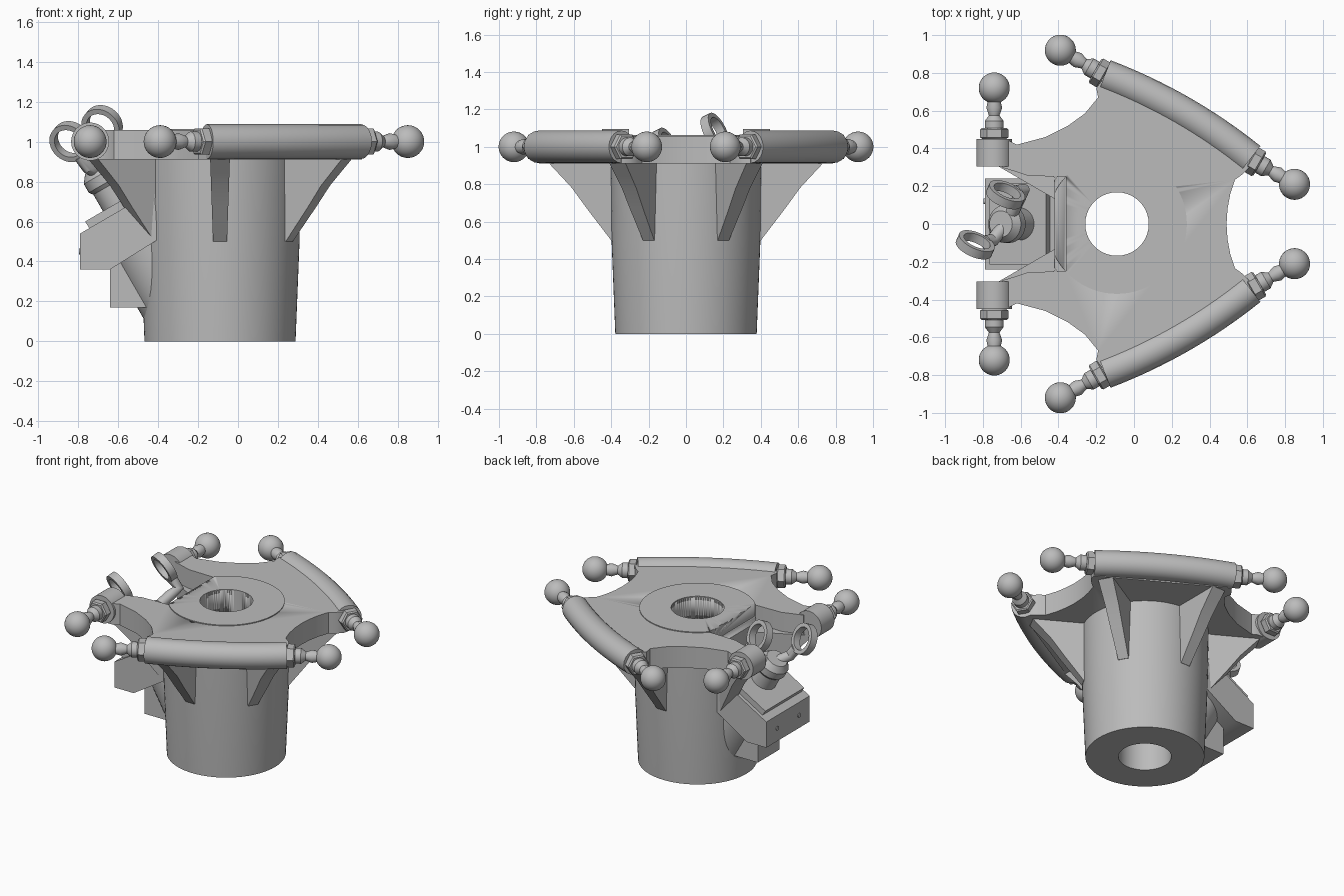
import bpy, bmesh, math
from mathutils import Vector, Matrix

if bpy.data.objects.get("Cube"):
    bpy.data.objects.remove(bpy.data.objects["Cube"])

grey = bpy.data.materials.new("plain grey")
grey.use_nodes = True
grey.diffuse_color = (0.5, 0.5, 0.5, 1)
grey.node_tree.nodes["Principled BSDF"].inputs["Base Color"].default_value = (0.5, 0.5, 0.5, 1)

CX = -0.09      # body axis
ARM_Z = 1.0     # height of every ball joint


def finish(name, bm, angle=35):
    bmesh.ops.recalc_face_normals(bm, faces=bm.faces)
    mesh = bpy.data.meshes.new(name)
    bm.to_mesh(mesh)
    bm.free()
    ob = bpy.data.objects.new(name, mesh)
    bpy.context.collection.objects.link(ob)
    mesh.materials.append(grey)
    bpy.ops.object.select_all(action="DESELECT")
    ob.select_set(True)
    bpy.context.view_layer.objects.active = ob
    bpy.ops.object.shade_smooth_by_angle(angle=math.radians(angle))
    return ob


def lathe(name, profile, origin, axis=(0, 0, 1), sides=48, ring=False):
    """Turn (radius, distance) points about an axis; ring closes the profile."""
    turn = Vector(axis).to_track_quat("Z", "Y").to_matrix().to_4x4()
    place = Matrix.Translation(origin) @ turn
    bm = bmesh.new()
    loops = []
    for r, h in profile:
        loops.append([bm.verts.new(place @ Vector((r * math.cos(t), r * math.sin(t), h)))
                      for t in (2 * math.pi * i / sides for i in range(sides))])
    pairs = list(zip(loops, loops[1:])) + ([(loops[-1], loops[0])] if ring else [])
    for a, b in pairs:
        for i in range(sides):
            j = (i + 1) % sides
            bm.faces.new((a[i], a[j], b[j], b[i]))
    if not ring:
        bm.faces.new(loops[0])
        bm.faces.new(loops[-1])
    return finish(name, bm)


def prism(name, outline, low, high, place=Matrix(), taper=None):
    """Extrude an outline along local z; taper gives a width factor by local y."""
    bm = bmesh.new()
    face = bm.faces.new([bm.verts.new((x, y, low)) for x, y in outline])
    new = bmesh.ops.extrude_face_region(bm, geom=[face])["geom"]
    for v in new:
        if isinstance(v, bmesh.types.BMVert):
            v.co.z = high
    if taper:
        for v in bm.verts:
            v.co.z *= taper(v.co.y)
    bm.transform(place)
    return finish(name, bm)


def tube(name, points, radius):
    data = bpy.data.curves.new(name, "CURVE")
    data.dimensions = "3D"
    data.bevel_depth = radius
    data.bevel_resolution = 8
    data.use_fill_caps = True
    line = data.splines.new("POLY")
    line.points.add(len(points) - 1)
    for p, co in zip(line.points, points):
        p.co = (*co, 1)
    ob = bpy.data.objects.new(name, data)
    bpy.context.collection.objects.link(ob)
    bpy.ops.object.select_all(action="DESELECT")
    ob.select_set(True)
    bpy.context.view_layer.objects.active = ob
    bpy.ops.object.convert(target="MESH")
    ob = bpy.context.object
    ob.data.materials.clear()
    ob.data.materials.append(grey)
    bpy.ops.object.shade_smooth_by_angle(angle=math.radians(35))
    return ob


def cut(ob, cutter):
    mod = ob.modifiers.new("cut", "BOOLEAN")
    mod.operation = "DIFFERENCE"
    mod.solver = "EXACT"
    mod.object = cutter
    bpy.context.view_layer.objects.active = ob
    bpy.ops.object.modifier_apply(modifier=mod.name)


def ball_stud(name, base, axis):
    """Hex nut, waisted neck and ball."""
    lathe(name + "_nut", [(0.062, 0), (0.075, 0.008), (0.075, 0.05), (0.066, 0.058)],
          base, axis, sides=6)
    lathe(name + "_neck", [(0.05, 0.05), (0.05, 0.095), (0.028, 0.125),
                           (0.042, 0.165), (0.034, 0.2), (0.034, 0.25)], base, axis, sides=24)
    ball = [(max(0.001, 0.082 * math.sin(t)), 0.27 - 0.082 * math.cos(t))
            for t in (math.pi * i / 20 for i in range(21))]
    lathe(name + "_ball", ball, base, axis, sides=32)


SIDE = Matrix.Rotation(math.pi / 2, 4, "X")   # stands an x-z outline upright

# Cutters: centre bore and the notch behind the gripper
bore = lathe("bore_cutter", [(0.168, -0.2), (0.168, 1.4)], (CX, 0, 0), sides=64)
notch = prism("notch_cutter", [(-0.36, 1.2), (-0.36, 0.98), (-0.42, 0.98), (-0.42, 0.6),
                               (-0.9, 0.6), (-0.9, 1.2)], -0.25, 0.25, SIDE)

# Hollow tapered body with a raised top disc
body = lathe("body", [(0.168, 0), (0.378, 0), (0.398, 0.5), (0.405, 0.95), (0.37, 0.95),
                      (0.37, 1.064), (0.168, 1.064)], (CX, 0, 0), sides=72, ring=True)
cut(body, notch)

# Star-shaped top plate, half outline mirrored
half = [(0.49, 0.0), (0.495, 0.08), (0.51, 0.16), (0.535, 0.235), (0.57, 0.26), (0.61, 0.3),
        (0.62, 0.345), (-0.15, 0.787), (-0.2, 0.72), (-0.19, 0.67), (-0.26, 0.585),
        (-0.35, 0.52), (-0.47, 0.46), (-0.62, 0.42), (-0.66, 0.44), (-0.7, 0.44),
        (-0.7, 0.3), (-0.62, 0.275), (-0.56, 0.255), (-0.36, 0.25)]
plate = prism("top_plate", half + [(x, -y) for x, y in reversed(half[1:])], 0.91, 1.058)
cut(plate, bore)

# Six gussets under the plate, narrower at the foot
gusset = [(0.35, 0.5), (0.4, 0.5), (0.53, 0.67), (0.61, 0.78), (0.67, 0.845),
          (0.74, 0.92), (0.35, 0.93)]
for i in range(6):
    spin = Matrix.Rotation(math.radians(30 + 60 * i), 4, "Z")
    prism("gusset_%d" % (i + 1), gusset, -0.05, 0.05,
          Matrix.Translation((CX, 0, 0)) @ spin @ SIDE, lambda z: 0.7 + 0.7 * (z - 0.5))

for side, s in (("left", 1), ("right", -1)):
    tag = "back" if s > 0 else "front"
    # Bowed bar with a ball joint at each end
    a, b = Vector((-0.39, 0.92 * s, ARM_Z)), Vector((0.85, 0.21 * s, ARM_Z))
    along = (b - a).normalized()
    out = Vector((-along.y, along.x, 0)) * s
    start, end = a + along * 0.27, b - along * 0.27
    path = [start.lerp(end, i / 16) + out * 0.035 * (1 - (i / 8 - 1) ** 2) for i in range(17)]
    tube(tag + "_bar", path, 0.087)
    ball_stud(tag + "_bar_inner", start, -along)
    ball_stud(tag + "_bar_outer", end, along)
    # Short barrel and ball joint beside the notch
    lathe(tag + "_barrel", [(0.095, 0), (0.095, 0.145)], (-0.74, 0.305 * s, ARM_Z), (0, s, 0))
    ball_stud(tag + "_arm", Vector((-0.74, 0.45 * s, ARM_Z)), (0, s, 0))

# Tilted side boss with its housing
lean = Vector((-0.5, 0, 0.866))
boss = lathe("side_boss", [(0.2, -0.36), (0.2, 0.05)], (-0.447, 0, 0.47), lean)
cut(boss, bore)
prism("boss_foot", [(-0.64, 0.17), (-0.64, 0.4), (-0.45, 0.5), (-0.4, 0.17)], -0.12, 0.12, SIDE)
prism("housing", [(-0.79, 0.36), (-0.79, 0.54), (-0.42, 0.755), (-0.4, 0.51), (-0.64, 0.36)],
      -0.24, 0.24, SIDE)
prism("housing_lid", [(-0.74, 0.56), (-0.765, 0.6), (-0.465, 0.775), (-0.44, 0.73)],
      -0.215, 0.215, SIDE)
for y in (-0.12, 0.12):
    lathe("housing_screw", [(0.014, 0), (0.014, 0.006)], (-0.79, y, 0.45), (-1, 0, 0), sides=12)

# Shank and two-eared clevis
lathe("clevis_shank", [(0.085, 0), (0.085, 0.1), (0.1, 0.12), (0.1, 0.17), (0.07, 0.21)],
      (-0.6, 0, 0.69), lean, sides=32)
pin = Vector((0.36, 0.82, 0.42)).normalized()
down = (-lean + lean.dot(pin) * pin).normalized()
hub = Vector((-0.67, 0.01, 0.83))
for n, eye in (("left", Vector((-0.68, 0.155, 1.08))), ("right", Vector((-0.84, -0.11, 1.0)))):
    lathe(n + "_clevis_eye", [(0.075, -0.025), (0.102, -0.025), (0.102, 0.025), (0.075, 0.025)],
          eye, pin, sides=32, ring=True)
    foot = eye + down * 0.09
    elbow = eye + down * 0.16
    tube(n + "_clevis_arm", [hub, hub.lerp(elbow, 0.7), elbow, foot], 0.035)

for helper in (bore, notch):
    helper.hide_render = True
    helper.hide_viewport = True
